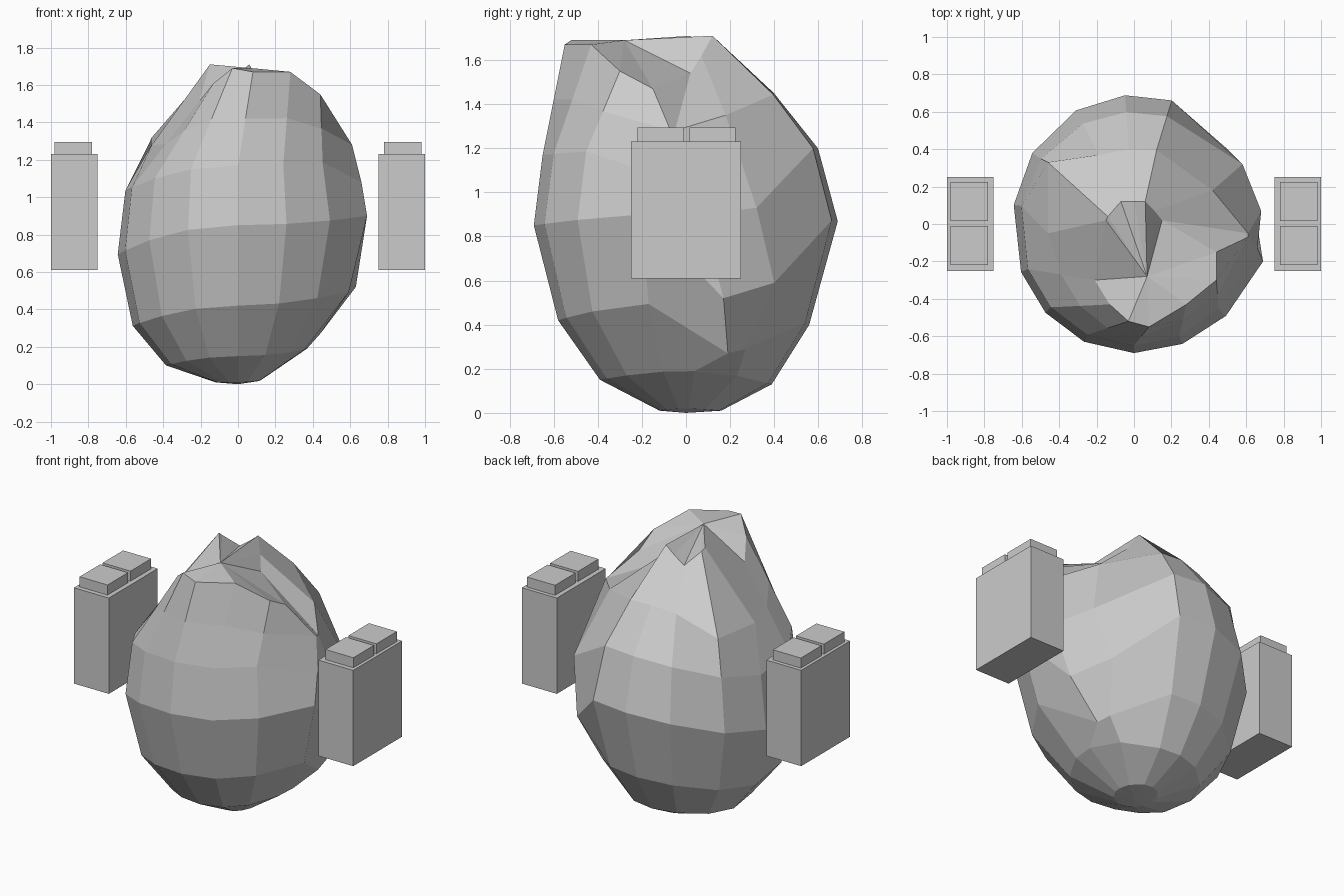
import bpy, bmesh
from math import cos, sin, radians
from mathutils import Vector

if "Cube" in bpy.data.objects:
    bpy.data.objects.remove(bpy.data.objects["Cube"])

# column directions of the lumpy sack, clockwise from the front
ANGLES = (270, 247, 225, 203, 171, 145, 117, 94, 73, 38, 6, -16, -45, -68)

# each ring: (radius, height) at front, left, back, right
RINGS = [
    ((.12, .01), (.12, .01), (.16, .01), (.12, .02)),
    ((.39, .15), (.39, .10), (.39, .13), (.37, .19)),
    ((.58, .42), (.57, .31), (.56, .40), (.62, .50)),
    ((.69, .85), (.65, .69), (.69, .87), (.70, .90)),
    ((.65, 1.17), (.61, 1.03), (.60, 1.20), (.63, 1.20)),
    ((.60, 1.42), (.47, 1.32), (.40, 1.45), (.56, 1.37)),
]

# folded rim of the sack mouth, one point per column
RIM = [(.08, -.55, 1.67), (-.03, -.52, 1.69), (-.13, -.43, 1.61), (-.21, -.30, 1.51),
       (-.15, .02, 1.71), (-.14, .04, 1.69), (-.07, .12, 1.61), (0, .12, 1.66),
       (.06, .12, 1.71), (.11, .07, 1.62), (.15, .02, 1.54), (.44, -.15, 1.47),
       (.44, -.30, 1.55), (.28, -.43, 1.67)]

# cloth folds on the left and right: (ring, column) moved to a point
FOLDS = {
    (5, 4): (-.46, -.05, 1.28), (5, 5): (-.46, .33, 1.32),
    (5, 9): (.42, .18, 1.35), (4, 9): (.58, .32, .93), (3, 9): (.50, .40, .59),
    (2, 9): (.41, .27, .29),
    (5, 10): (.61, -.05, 1.28), (4, 10): (.68, .07, .90), (3, 10): (.63, .17, .52),
    (2, 10): (.44, .19, .27),
    (5, 11): (.61, -.07, 1.28), (4, 11): (.66, -.13, 1.08), (3, 11): (.69, -.20, .90),
}


def ring_point(ring, angle):
    front, left, back, right = ring
    c, s = cos(radians(angle)), sin(radians(angle))
    px, py = (right if c > 0 else left), (back if s > 0 else front)
    r = px[0] * c * c + py[0] * s * s
    z = px[1] * c * c + py[1] * s * s
    return Vector((r * c, r * s, z))


def finish(bm, name):
    bmesh.ops.recalc_face_normals(bm, faces=bm.faces)
    mesh = bpy.data.meshes.new(name)
    bm.to_mesh(mesh)
    bm.free()
    ob = bpy.data.objects.new(name, mesh)
    bpy.context.collection.objects.link(ob)
    return ob


# sack body
points = [[ring_point(r, a) for a in ANGLES] for r in RINGS]
points.append([Vector(p) for p in RIM])
for (r, c), p in FOLDS.items():
    points[r][c] = Vector(p)
for c in (0, 1, 2, 3, 12, 13):          # straight front panels up to the lip
    points[5][c] = (points[4][c] + points[6][c]) / 2

bm = bmesh.new()
loops = [[bm.verts.new(p) for p in ring] for ring in points]
n = len(ANGLES)
for low, high in zip(loops, loops[1:]):
    for i in range(n):
        j = (i + 1) % n
        bm.faces.new((low[i], low[j], high[j], high[i]))
bottom = bm.verts.new((0, 0, 0))
knot = bm.verts.new((.07, -.28, 1.69))
for i in range(n):
    j = (i + 1) % n
    bm.faces.new((bottom, loops[0][j], loops[0][i]))
    bm.faces.new((knot, loops[-1][i], loops[-1][j]))
finish(bm, "sack_body")


def box(name, lo, hi):
    bm = bmesh.new()
    bmesh.ops.create_cube(bm, size=1)
    for v in bm.verts:
        v.co = [h if c > 0 else l for c, l, h in zip(v.co, lo, hi)]
    return finish(bm, name)


# side blocks with two raised pads each
for side, s in (("right", 1), ("left", -1)):
    def span(a, b):
        return sorted((a * s, b * s))
    x0, x1 = span(.75, 1.0)
    box(side + "_block", (x0, -.25, .61), (x1, .25, 1.23))
    x0, x1 = span(.78, .98)
    box(side + "_front_pad", (x0, -.22, 1.23), (x1, -.01, 1.295))
    box(side + "_back_pad", (x0, .015, 1.23), (x1, .225, 1.295))
